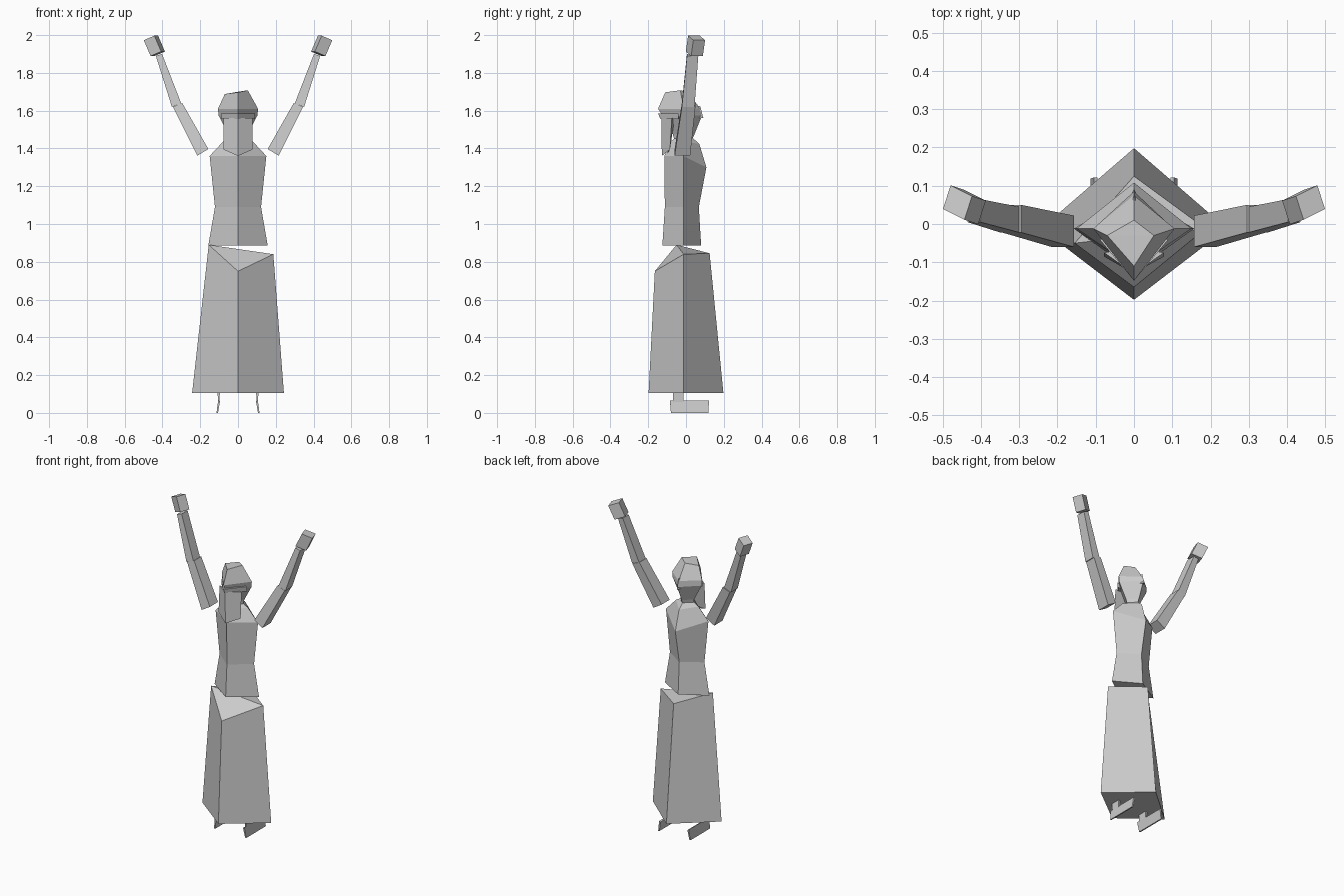
import bpy, bmesh
from mathutils import Vector


def loft(name, rings):
    """Skin a stack of four-point rings and cap both ends."""
    bm = bmesh.new()
    vs = [[bm.verts.new(p) for p in ring] for ring in rings]
    for a, b in zip(vs, vs[1:]):
        for i in range(4):
            j = (i + 1) % 4
            bm.faces.new((a[i], a[j], b[j], b[i]))
    for r in (vs[0], vs[-1]):
        bm.faces.new((r[0], r[1], r[2]))
        bm.faces.new((r[0], r[2], r[3]))
    bmesh.ops.recalc_face_normals(bm, faces=bm.faces)
    mesh = bpy.data.meshes.new(name)
    bm.to_mesh(mesh)
    bm.free()
    obj = bpy.data.objects.new(name, mesh)
    bpy.context.collection.objects.link(obj)
    return obj


def diamond(hx, front, back, z, zback=None, side=-0.012):
    """Diamond cross-section: left, front, right, back."""
    return [(-hx, side, z), (0, front, z), (hx, side, z),
            (0, back, z if zback is None else zback)]


def limb(name, s, sections):
    """Tapered limb in the xz plane: (inner x, z, outer x, z, y0, y1)."""
    loft(name, [[(s * xi, y0, zi), (s * xo, y0, zo), (s * xo, y1, zo), (s * xi, y1, zi)]
                for xi, zi, xo, zo, y0, y1 in sections])


# Long skirt with a slanted waist
loft("skirt", [
    diamond(0.243, -0.198, 0.198, 0.105),
    [(-0.155, -0.05, 0.89), (0, -0.165, 0.75), (0.187, -0.012, 0.84), (0, 0.125, 0.845)]])

# Bodice and shoulders
loft("torso", [
    diamond(0.157, -0.125, 0.08, 0.887),
    diamond(0.122, -0.112, 0.068, 1.09),
    diamond(0.15, -0.115, 0.108, 1.36, 1.30),
    diamond(0.08, -0.08, 0.07, 1.435, 1.425),
    diamond(0.045, -0.06, 0.035, 1.455)])

# Neck and head
loft("head", [
    diamond(0.045, -0.06, 0.03, 1.44),
    diamond(0.05, -0.07, 0.045, 1.475),
    diamond(0.103, -0.125, 0.085, 1.575),
    diamond(0.106, -0.148, 0.075, 1.61),
    [(-0.07, -0.03, 1.688), (0, -0.11, 1.697), (0.052, -0.03, 1.708), (0, 0.01, 1.70)]])

# Nose
loft("nose", [
    diamond(0.018, 0.04, 0.092, 1.56, side=0.055),
    diamond(0.006, 0.04, 0.075, 1.625, side=0.05)])

# Hair hanging down the -y side, folded along the middle
loft("hair", [
    [(-0.078, -0.085, 1.395), (0, -0.128, 1.36), (0.078, -0.085, 1.395), (0, -0.10, 1.37)],
    [(-0.078, -0.075, 1.56), (0, -0.13, 1.56), (0.078, -0.075, 1.56), (0, -0.06, 1.56)]])

# Hair band
loft("hair_band", [
    diamond(0.09, -0.135, -0.03, 1.555, side=-0.04),
    diamond(0.09, -0.148, -0.03, 1.585, side=-0.04)])

for s, side in ((-1, "left"), (1, "right")):
    # Raised arms
    limb(side + "_upper_arm", s, [
        (0.157, 1.397, 0.215, 1.362, -0.06, 0.022),
        (0.295, 1.64, 0.345, 1.62, -0.022, 0.05)])
    limb(side + "_forearm", s, [
        (0.30, 1.637, 0.35, 1.62, -0.022, 0.045),
        (0.402, 1.90, 0.435, 1.89, 0.005, 0.065)])
    # Hands, turned slightly about the arm
    c = Vector((s * 0.443, 0.05, 1.943))
    up = Vector((s * 0.018, 0.006, 0.042))
    u = Vector((s * 0.028, 0.014, -0.012))
    v = Vector((s * -0.010, 0.031, 0.0))
    loft(side + "_hand", [[c + k * up - u - v, c + k * up + u - v,
                           c + k * up + u + v, c + k * up - u + v] for k in (-1, 1)])
    # Thin feet and ankles
    limb(side + "_foot", s, [
        (0.106, 0.0, 0.114, 0.0, -0.08, 0.118),
        (0.095, 0.062, 0.105, 0.066, -0.085, 0.122)])
    limb(side + "_ankle", s, [
        (0.098, 0.05, 0.106, 0.05, -0.07, -0.012),
        (0.096, 0.115, 0.108, 0.115, -0.07, -0.012)])
